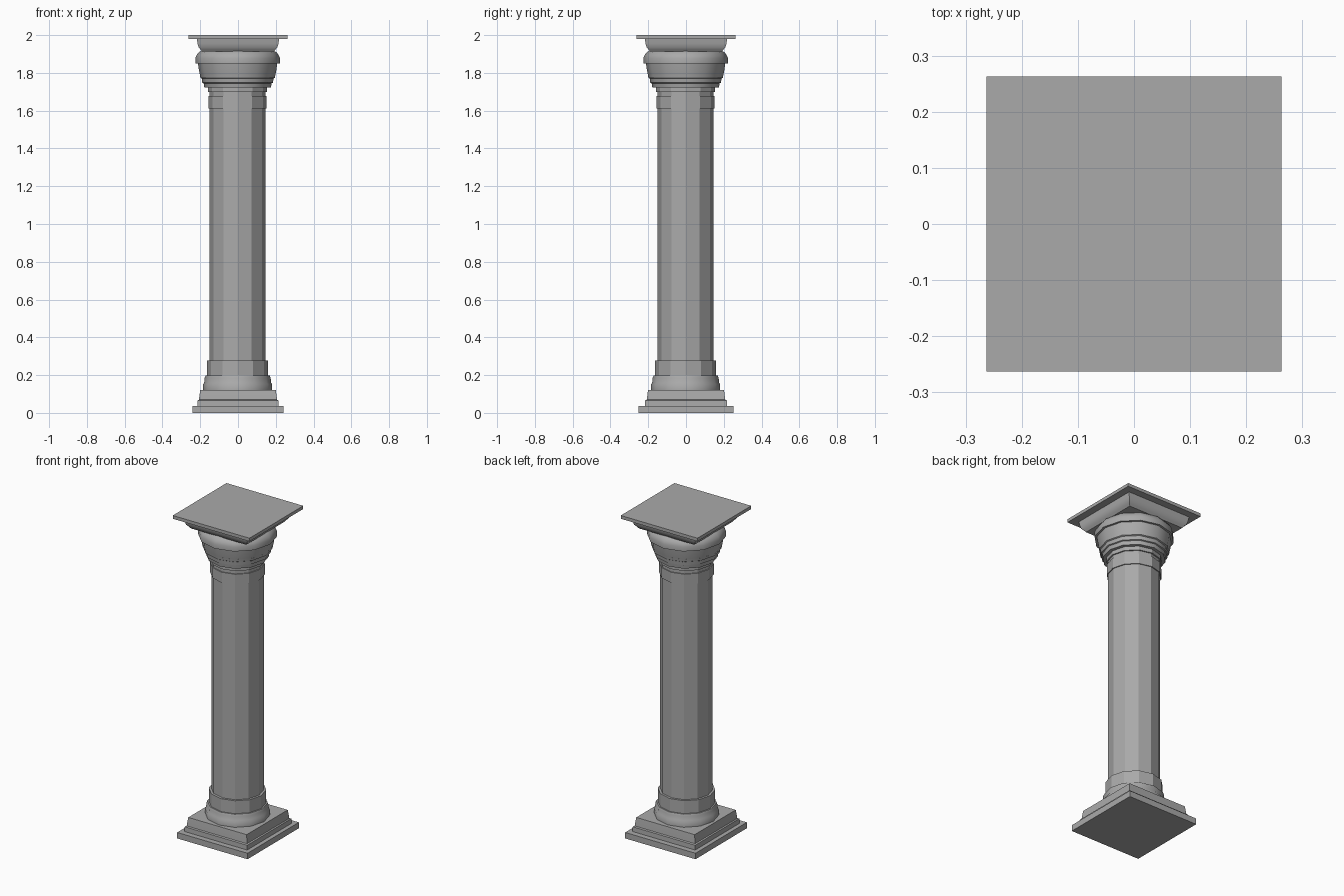
import bpy
import bmesh
import math

SIDES = 12
AXIS = -0.002  # the round parts sit a hair off centre

if "Cube" in bpy.data.objects:
    bpy.data.objects.remove(bpy.data.objects["Cube"], do_unlink=True)

# One plain stone colour
stone = bpy.data.materials.new("grey_stone")
stone.use_nodes = True
colour = (0.4, 0.4, 0.4, 1)
stone.diffuse_color = colour
shader = stone.node_tree.nodes["Principled BSDF"]
shader.inputs["Base Color"].default_value = colour
shader.inputs["Roughness"].default_value = 0.8


def stack(name, rings, smooth_angle=None):
    """Skin a stack of equal-length rings and cap both ends."""
    bm = bmesh.new()
    loops = [[bm.verts.new(p) for p in ring] for ring in rings]
    count = len(loops[0])
    for low, high in zip(loops, loops[1:]):
        for i in range(count):
            j = (i + 1) % count
            bm.faces.new((low[i], low[j], high[j], high[i]))
    bm.faces.new(loops[0][::-1])
    bm.faces.new(loops[-1])
    mesh = bpy.data.meshes.new(name)
    bm.to_mesh(mesh)
    bm.free()
    mesh.materials.append(stone)
    obj = bpy.data.objects.new(name, mesh)
    bpy.context.collection.objects.link(obj)
    if smooth_angle:
        bpy.ops.object.select_all(action='DESELECT')
        obj.select_set(True)
        bpy.context.view_layer.objects.active = obj
        bpy.ops.object.shade_smooth_by_angle(angle=math.radians(smooth_angle))
    return obj


def turned(name, profile, smooth_angle=None):
    """Twelve-sided part from (radius, height) pairs."""
    step = math.tau / SIDES
    rings = [[(AXIS + r * math.cos(i * step), AXIS + r * math.sin(i * step), z)
              for i in range(SIDES)] for r, z in profile]
    return stack(name, rings, smooth_angle)


def squared(name, profile, smooth_angle=None):
    """Square part from (half width x, half width y, height) triples."""
    corners = ((-1, -1), (1, -1), (1, 1), (-1, 1))
    rings = [[(a * sx, b * sy, z) for sx, sy in corners] for a, b, z in profile]
    return stack(name, rings, smooth_angle)


# Square foot
squared("plinth", [(0.241, 0.251, 0), (0.241, 0.251, 0.037)])
squared("plinth_step", [(0.215, 0.217, 0.037), (0.214, 0.216, 0.066),
                        (0.207, 0.207, 0.07), (0.203, 0.204, 0.1),
                        (0.2, 0.201, 0.122)], 40)

# Round base mouldings
turned("base_torus", [(0.183, 0.12), (0.183, 0.152), (0.177, 0.16),
                      (0.175, 0.185), (0.17, 0.197)], 40)
turned("base_collar", [(0.162, 0.19), (0.162, 0.277)])

# Faceted shaft
turned("shaft", [(0.148, 0.27), (0.148, 1.73)])

# Neck rings under the capital
turned("neck_collar", [(0.154, 1.612), (0.154, 1.677)])
turned("neck_ring", [(0.156, 1.698), (0.156, 1.725)])

# Flared capital
turned("capital_flare", [(0.176, 1.722), (0.18, 1.745), (0.187, 1.748),
                         (0.19, 1.77), (0.197, 1.774), (0.2, 1.79)], 40)
turned("capital_bowl", [(0.199, 1.787), (0.205, 1.815), (0.21, 1.85)], 40)
turned("capital_rim", [(0.223, 1.85), (0.224, 1.878), (0.217, 1.895),
                       (0.205, 1.91), (0.19, 1.918)], 40)

# Square top
squared("abacus", [(0.19, 0.19, 1.912), (0.197, 0.197, 1.922),
                   (0.209, 0.209, 1.936), (0.214, 0.214, 1.955),
                   (0.218, 0.218, 1.981)], 40)
squared("top_slab", [(0.263, 0.263, 1.98), (0.263, 0.263, 2)])
